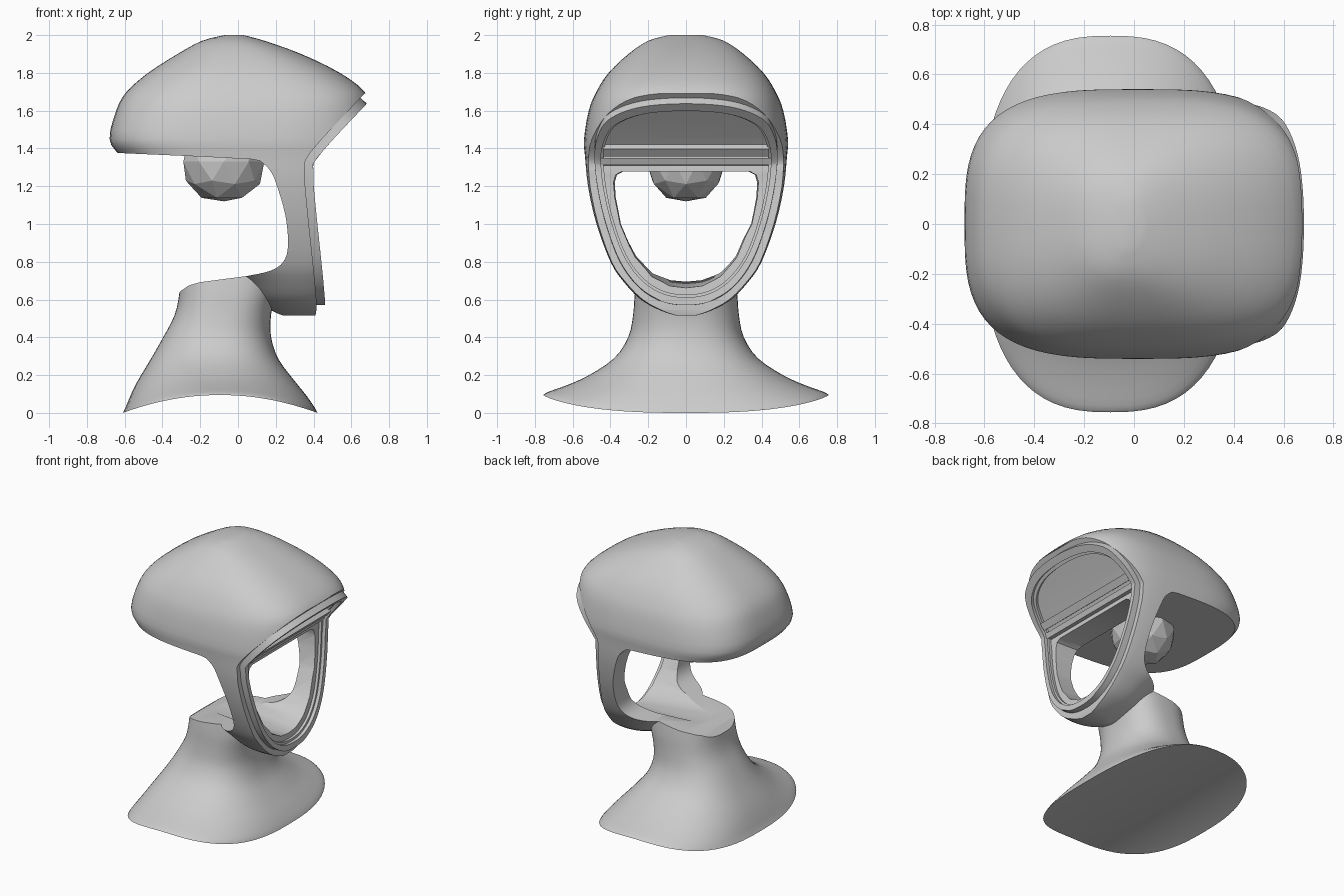
import bpy, bmesh, math
from mathutils import Vector

cube = bpy.data.objects.get("Cube")
if cube:
    bpy.data.objects.remove(cube, do_unlink=True)

# One matte light grey for everything
grey = bpy.data.materials.new("light_grey")
grey.use_nodes = True
GREY = (0.6, 0.6, 0.6, 1)
grey.diffuse_color = GREY
grey.node_tree.nodes["Principled BSDF"].inputs["Base Color"].default_value = GREY
N = 72


def finish(name, bm):
    bmesh.ops.recalc_face_normals(bm, faces=bm.faces)
    me = bpy.data.meshes.new(name)
    bm.to_mesh(me)
    bm.free()
    me.materials.append(grey)
    ob = bpy.data.objects.new(name, me)
    bpy.context.collection.objects.link(ob)
    return ob


def spline(pts, steps, closed=False):
    """Catmull-Rom through tuples of any length."""
    n, out = len(pts), []
    for i in range(n if closed else n - 1):
        idx = [i - 1, i, i + 1, i + 2]
        idx = [k % n if closed else min(max(k, 0), n - 1) for k in idx]
        p = [Vector(pts[k]) for k in idx]
        for s in range(steps):
            t = s / steps
            out.append(p[1] + 0.5 * t * (p[2] - p[0] + t * (2 * p[0] - 5 * p[1] + 4 * p[2] - p[3]
                       + t * (3 * (p[1] - p[2]) + p[3] - p[0]))))
    if not closed:
        out.append(Vector(pts[-1]))
    return out


def loft(name, rows, warp=lambda x, z: z):
    """Stack of superellipse sections: z, x min, x max, half width, exponent."""
    bm = bmesh.new()
    rings = []
    for z, x0, x1, hy, e in spline(rows, 3):
        ring = []
        for i in range(N):
            a = math.tau * i / N
            c, s = math.cos(a), math.sin(a)
            x = (x0 + x1) / 2 + (x1 - x0) / 2 * math.copysign(abs(c) ** (2 / e), c)
            ring.append(bm.verts.new((x, hy * math.copysign(abs(s) ** (2 / e), s), warp(x, z))))
        rings.append(ring)
    for a, b in zip(rings, rings[1:]):
        for i in range(N):
            j = (i + 1) % N
            bm.faces.new((a[i], a[j], b[j], b[i]))
    # caps made of strips running from side to side
    for r in (rings[0], rings[-1]):
        for i in range(N // 2):
            q = [r[i], r[i + 1], r[N - i - 1], r[(N - i) % N]]
            bm.faces.new(list(dict.fromkeys(q)))
    return finish(name, bm)


def prism(name, a, b):
    """Solid between two matching outlines."""
    bm = bmesh.new()
    va, vb = ([bm.verts.new(p) for p in ps] for ps in (a, b))
    bm.faces.new(va)
    bm.faces.new(vb)
    for i in range(len(va)):
        j = (i + 1) % len(va)
        bm.faces.new((va[i], va[j], vb[j], vb[i]))
    return finish(name, bm)


def side_prism(name, pts):
    return prism(name, [(x, -1, z) for x, z in pts], [(x, 1, z) for x, z in pts])


def combine(ob, tool, op):
    m = ob.modifiers.new(op, "BOOLEAN")
    m.operation, m.object, m.solver = op, tool, "EXACT"
    bpy.context.view_layer.update()
    me = bpy.data.meshes.new_from_object(ob.evaluated_get(bpy.context.evaluated_depsgraph_get()))
    ob.modifiers.clear()
    ob.data = me
    bpy.data.objects.remove(tool, do_unlink=True)


def mirrored(half):
    return list(half) + [(-y, z) for y, z in reversed(half) if abs(y) > 1e-5]


# Head: jaw up to the crown
bust = loft("bust", [
    (.515, .24, .50, .05, 2), (.54, .18, .53, .13, 2), (.6, .08, .58, .24, 2.2),
    (.7, 0, .62, .335, 2.4), (.8, -.1, .65, .40, 2.8), (1, -.3, .67, .475, 3),
    (1.2, -.5, .69, .52, 3.2), (1.36, -.625, .70, .535, 3.2), (1.45, -.68, .70, .54, 3.2),
    (1.6, -.645, .70, .515, 3.1), (1.7, -.59, .67, .475, 3), (1.8, -.476, .54, .41, 2.8),
    (1.9, -.32, .335, .305, 2.6), (1.97, -.19, .14, .2, 2.4), (2, -.07, .03, .09, 2)])

# Neck flaring into an arched base
def arch(x, z):
    return z + .095 * (1 - min(1, ((x + .095) / .515) ** 2)) * max(0, 1 - z / .5) ** 2

neck = loft("neck", [
    (0, -.61, .42, .755, 2.6), (.025, -.595, .405, .73, 2.6), (.08, -.57, .36, .63, 2.5),
    (.15, -.535, .30, .52, 2.4), (.27, -.465, .215, .38, 2.4), (.4, -.395, .175, .305, 2.4),
    (.52, -.335, .175, .28, 2.5), (.64, -.31, .2, .27, 2.6), (.78, -.305, .22, .25, 2.6)], arch)
combine(bust, neck, "UNION")

# Open gap behind the face frame
gap = [(-.635, 1.376), (-.2, 1.357), (.07, 1.343)]
gap += [tuple(p) for p in spline([(.115, 1.335), (.165, 1.29), (.2, 1.22), (.25, 1.05), (.265, .89),
                                  (.24, .80), (.17, .752), (.05, .725)], 4)]
gap += [(-.2, .692), (-.26, .675), (-.31, .64), (-1, .6), (-1, 1.39)]
combine(bust, side_prism("gap_cutter", gap), "DIFFERENCE")

# Bent face plane: sloping brow, near-vertical cheeks
face = spline([(.40, .5), (.415, .6), (.365, 1.1), (.355, 1.27), (.385, 1.38), (.67, 1.69)], 4)
front = [tuple(p) for p in face] + [(.9, 1.72), (.9, .5)]
combine(bust, side_prism("front_cutter", front), "DIFFERENCE")

# Window through the face
win = mirrored([(0, .64), (.09, .65), (.19, .70), (.28, .8), (.365, 1), (.395, 1.14),
                (.402, 1.22), (.39, 1.26), (.355, 1.278)])
combine(bust, prism("window_cutter", [(-.18, y * .9, z + .055 * (z < .9)) for y, z in win],
                    [(.8, y, z) for y, z in win]), "DIFFERENCE")


def on_face(y, z, depth):
    """Point lifted off the bent face plane."""
    for p, q in zip(face, face[1:]):
        if z <= q[1] or q is face[-1]:
            t = (z - p[1]) / (q[1] - p[1])
            d = (q - p).normalized()
            return (p[0] + t * (q[0] - p[0]) + depth * d[1], y, z - depth * d[0])


# Raised rim following the face outline
outline = spline(mirrored([(0, .57), (.13, .59), (.25, .665), (.35, .8), (.425, 1), (.47, 1.2),
                           (.485, 1.38), (.465, 1.5), (.40, 1.59), (.24, 1.65), (0, 1.668)]), 5, True)


def rim(name, outer, inner, low, high):
    bm = bmesh.new()
    loops = []
    for k, d in ((outer, low), (outer, high), (inner, high), (inner, low)):
        loops.append([bm.verts.new(on_face(y * k, 1.12 + (z - 1.12) * k, d)) for y, z in outline])
    n = len(outline)
    for a, b in zip(loops, loops[1:] + loops[:1]):
        for i in range(n):
            j = (i + 1) % n
            bm.faces.new((a[i], a[j], b[j], b[i]))
    return finish(name, bm)


parts = [bust, rim("face_rim", 1, .93, -.02, .045), rim("rim_step", .94, .9, -.02, .02)]

# Ledges across the brow, above the window
for name, z, h, w, d in (("upper_ledge", 1.4, .02, .44, .035), ("lower_ledge", 1.335, .025, .45, .025)):
    sec = [on_face(0, z - h, -.03), on_face(0, z - h, d), on_face(0, z + h, d), on_face(0, z + h, -.03)]
    parts.append(prism(name, [(x, -w, v) for x, _, v in sec], [(x, w, v) for x, _, v in sec]))

# Smooth shading with sharp edges kept
bpy.ops.object.select_all(action="DESELECT")
for ob in parts:
    ob.select_set(True)
bpy.context.view_layer.objects.active = bust
bpy.ops.object.shade_smooth_by_angle(angle=math.radians(30))

# Faceted bulb hanging under the crown
bm = bmesh.new()
bmesh.ops.create_icosphere(bm, subdivisions=2, radius=.225)
for v in bm.verts:
    v.co = (v.co.x - .075, v.co.y * .93, max(v.co.z + 1.33, 1.12))
finish("bulb", bm)
